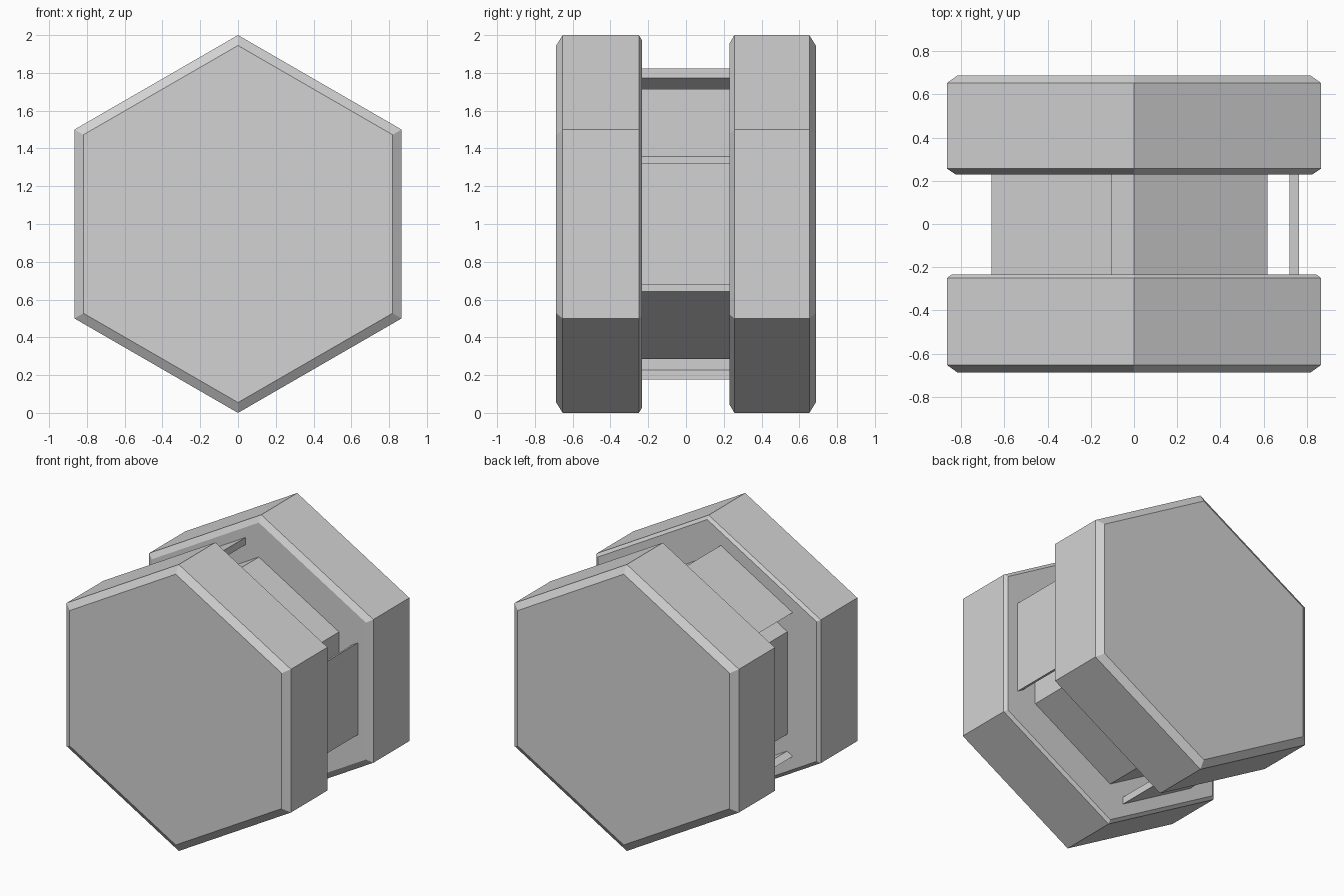
import bpy
import bmesh
from math import sin, cos, tan, pi, radians

cube = bpy.data.objects.get("Cube")
if cube:
    bpy.data.objects.remove(cube)

# One plain grey for everything
grey = bpy.data.materials.new("light_grey")
grey.use_nodes = True
colour = (0.65, 0.65, 0.65, 1)
grey.diffuse_color = colour
grey.node_tree.nodes["Principled BSDF"].inputs["Base Color"].default_value = colour

CENTRE_Z = 1.0


def loft(name, sections):
    """Skin matching closed outlines, each given as (y, [(x, z), ...])."""
    bm = bmesh.new()
    rings = [[bm.verts.new((x, y, z)) for x, z in outline] for y, outline in sections]
    bm.faces.new(rings[0])
    bm.faces.new(rings[-1])
    count = len(rings[0])
    for a, b in zip(rings, rings[1:]):
        for i in range(count):
            j = (i + 1) % count
            bm.faces.new((a[i], a[j], b[j], b[i]))
    bmesh.ops.recalc_face_normals(bm, faces=bm.faces)
    mesh = bpy.data.meshes.new(name)
    bm.to_mesh(mesh)
    bm.free()
    mesh.materials.append(grey)
    obj = bpy.data.objects.new(name, mesh)
    bpy.context.collection.objects.link(obj)
    return obj


def hexagon(radius):
    """Hexagon outline with a corner pointing up."""
    return [(radius * sin(i * pi / 3), CENTRE_Z + radius * cos(i * pi / 3)) for i in range(6)]


def hex_solid(name, profile):
    return loft(name, [(y, hexagon(radius)) for y, radius in profile])


# Chamfered end plates and the narrower core joining them
hex_solid("front_plate", [(-0.687, 0.945), (-0.653, 1), (-0.25, 1), (-0.234, 0.975)])
hex_solid("back_plate", [(0.23, 0.955), (0.256, 1), (0.653, 1), (0.687, 0.945)])
hex_solid("core", [(-0.236, 0.715), (0.232, 0.715)])

# Three thin strips around the core, on every second side, with mitred ends
INNER, OUTER, GAP = 0.721, 0.765, 0.121


def strip_outline(angle):
    corners = []
    for dist, side in ((INNER, -1), (OUTER, -1), (OUTER, 1), (INNER, 1)):
        along = side * (dist * tan(pi / 6) - GAP)
        corners.append((dist * cos(angle) - along * sin(angle),
                        CENTRE_Z + dist * sin(angle) + along * cos(angle)))
    return corners


for name, degrees in (("left_strip", 0), ("upper_right_strip", 120), ("lower_right_strip", 240)):
    outline = strip_outline(radians(degrees))
    loft(name, [(-0.236, outline), (0.232, outline)])
